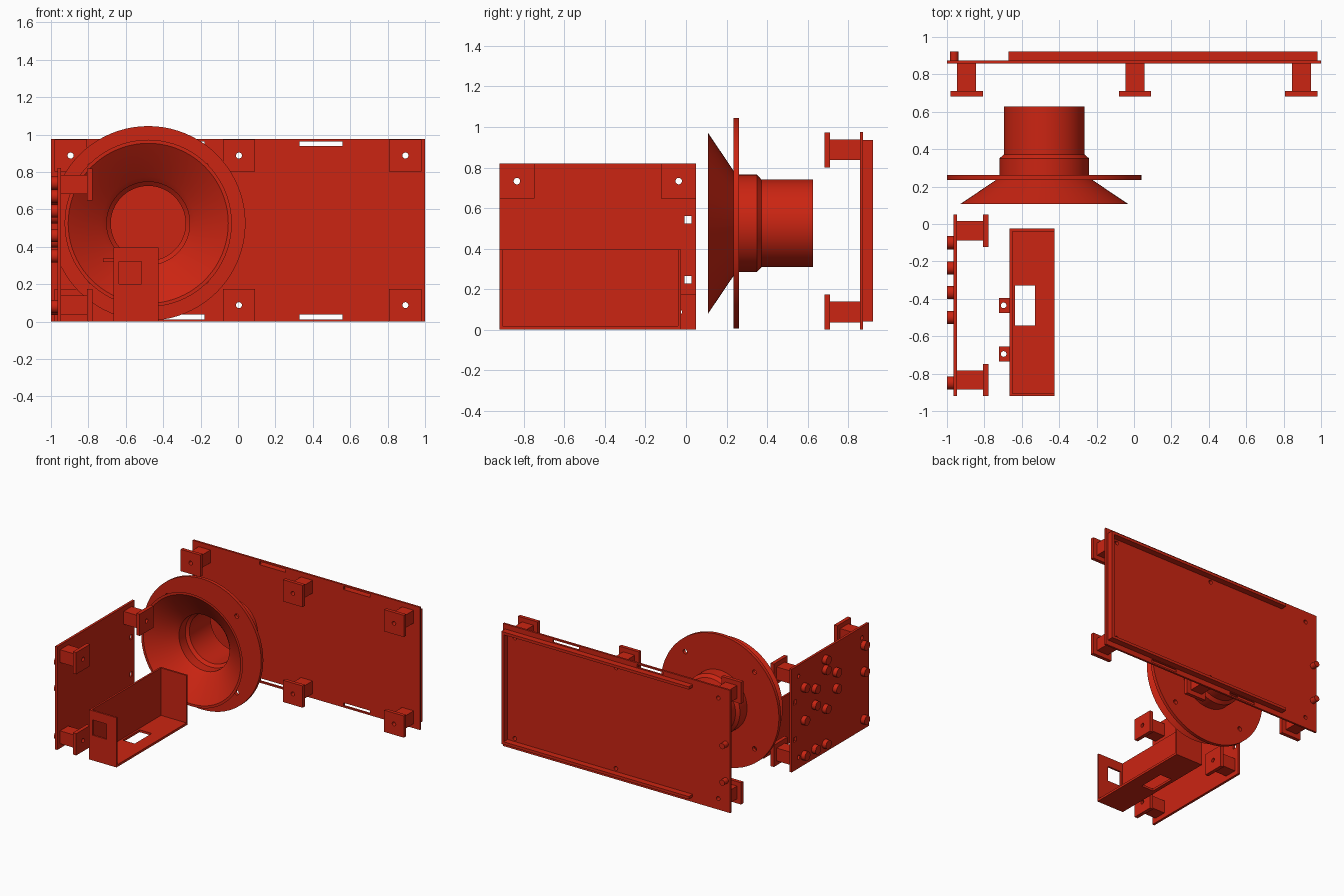
import bpy, bmesh, math
from mathutils import Matrix, Vector

if "Cube" in bpy.data.objects:
    bpy.data.objects.remove(bpy.data.objects["Cube"])

red = bpy.data.materials.new("red plastic")
red.diffuse_color = (0.6, 0.018, 0.006, 1)
red.use_nodes = True
red.node_tree.nodes["Principled BSDF"].inputs["Base Color"].default_value = red.diffuse_color


def add_box(bm, x0, x1, y0, y1, z0, z1):
    m = Matrix.Translation(((x0 + x1) / 2, (y0 + y1) / 2, (z0 + z1) / 2))
    bmesh.ops.create_cube(bm, size=1, matrix=m @ Matrix.Diagonal((x1 - x0, y1 - y0, z1 - z0, 1)))


def add_rod(bm, centre, axis, r, length, sides=24):
    turn = Vector((0, 0, 1)).rotation_difference(Vector(axis)).to_matrix().to_4x4()
    bmesh.ops.create_cone(bm, cap_ends=True, segments=sides, radius1=r, radius2=r,
                          depth=length, matrix=Matrix.Translation(centre) @ turn)


def make(name, boxes=(), rods=(), smooth=False):
    bm = bmesh.new()
    for b in boxes:
        add_box(bm, *b)
    for r in rods:
        add_rod(bm, *r)
    return finish(name, bm, smooth)


def finish(name, bm, smooth=False):
    bmesh.ops.recalc_face_normals(bm, faces=bm.faces)
    me = bpy.data.meshes.new(name)
    bm.to_mesh(me)
    bm.free()
    me.materials.append(red)
    ob = bpy.data.objects.new(name, me)
    bpy.context.collection.objects.link(ob)
    bpy.ops.object.select_all(action='DESELECT')
    ob.select_set(True)
    bpy.context.view_layer.objects.active = ob
    if smooth:
        bpy.ops.object.shade_smooth_by_angle(angle=math.radians(30))
    return ob


def cut(ob, boxes=(), rods=()):
    cutter = make("cutter", boxes, rods)
    cutter.hide_render = True
    mod = ob.modifiers.new("holes", 'BOOLEAN')
    mod.operation, mod.solver, mod.object = 'DIFFERENCE', 'EXACT', cutter
    bpy.context.view_layer.objects.active = ob
    bpy.ops.object.modifier_apply(modifier=mod.name)
    bpy.data.objects.remove(cutter)


X, Y, Z = (1, 0, 0), (0, 1, 0), (0, 0, 1)

# Large back panel with slots and screw holes
panel_screws = [(x, z) for x in (-0.895, 0.005, 0.895) for z in (0.0875, 0.8875)]
panel = make("back_panel", [(-1, 1, 0.857, 0.873, 0, 0.975)])
cut(panel,
    [(x, x + 0.23, 0.8, 0.9, z, z + 0.025) for x in (-0.41, 0.33) for z in (0.012, 0.938)],
    [((x, 0.86, z), Y, 0.016, 0.3) for x, z in panel_screws])

# Raised rails and pegs on the rear of the panel
make("panel_rails", [(-0.67, 0.98, 0.873, 0.922, 0.04, 0.062),
                     (-0.67, 0.98, 0.873, 0.922, 0.913, 0.935),
                     (0.958, 0.98, 0.873, 0.922, 0.062, 0.913)])
make("panel_pegs", rods=[((-0.962, 0.897, z), Y, 0.023, 0.05) for z in (0.25, 0.54)], smooth=True)

# Standoffs on the front of the panel
for x, z in panel_screws:
    for part, h, y0, y1 in (("panel_post", 0.051, 0.71, 0.857), ("panel_foot", 0.0865, 0.682, 0.71)):
        ob = make(part, [(x - h, x + h, y0, y1, z - h, z + h)])
        cut(ob, rods=[((x, 0.77, z), Y, 0.016, 0.4)])

# Side panel with square holes and screw holes
side_screws = [(y, z) for y in (-0.834, -0.036) for z in (0.0875, 0.733)]
side = make("side_panel", [(-0.965, -0.946, -0.92, 0.05, 0, 0.82)])
cut(side,
    [(-1, -0.9, -0.008, 0.028, z, z + 0.036) for z in (0.228, 0.524)],
    [((-0.95, y, z), X, 0.016, 0.3) for y, z in side_screws])
for y, z in side_screws:
    for part, h, x0, x1 in (("side_post", 0.051, -0.946, -0.808), ("side_foot", 0.0865, -0.808, -0.779)):
        ob = make(part, [(x0, x1, y - h, y + h, z - h, z + h)])
        cut(ob, rods=[((-0.86, y, z), X, 0.016, 0.4)])

# Round pegs on the outside of the side panel, in columns
columns = {-0.1: (0.08, 0.36, 0.62), -0.235: (0.08, 0.43, 0.56),
           -0.367: (0.07, 0.35, 0.66, 0.74), -0.5: (0.46, 0.59),
           -0.85: (0.08, 0.46, 0.67)}
make("side_pegs", rods=[((-0.9825, y, z), X, 0.035, 0.035)
                        for y, zs in columns.items() for z in zs], smooth=True)

# Open tray: floor, left wall, front and rear walls
floor = make("tray_floor", [(-0.665, -0.425, -0.92, -0.025, 0, 0.018)])
cut(floor, [(-0.635, -0.528, -0.543, -0.33, -0.1, 0.1)])
make("tray_side", [(-0.665, -0.65, -0.905, -0.04, 0.018, 0.395)])
make("tray_rear", [(-0.665, -0.425, -0.04, -0.025, 0.018, 0.395)])
front = make("tray_front", [(-0.665, -0.425, -0.92, -0.905, 0.018, 0.395)])
cut(front, [(-0.635, -0.515, -1, -0.85, 0.2, 0.322)])
for y in (-0.435, -0.695):
    tab = make("tray_tab", [(-0.722, -0.665, y - 0.04, y + 0.04, 0.318, 0.338)])
    cut(tab, rods=[((-0.697, y, 0.33), Z, 0.015, 0.2)])

# Flared horn with flange and rear tube, turned from a closed profile (radius, y)
profile = [(0.447, 0.108), (0.26, 0.234), (0.52, 0.234), (0.52, 0.261), (0.24, 0.261),
           (0.24, 0.35), (0.216, 0.372), (0.216, 0.627), (0.2, 0.627), (0.2, 0.36),
           (0.222, 0.34), (0.222, 0.261), (0.25, 0.234), (0.428, 0.108)]
bm = bmesh.new()
steps = 80
rings = [[bm.verts.new((-0.48 + r * math.cos(a), y, 0.525 + r * math.sin(a))) for r, y in profile]
         for a in (2 * math.pi * i / steps for i in range(steps))]
n = len(profile)
for i in range(steps):
    a, b = rings[i], rings[(i + 1) % steps]
    for j in range(n):
        k = (j + 1) % n
        bm.faces.new((a[j], a[k], b[k], b[j]))
horn = finish("horn", bm)
cut(horn, rods=[((-0.48 + sx * 0.305, 0.26, 0.525 + sz * 0.305), Y, 0.018, 0.08)
                for sx in (-1, 1) for sz in (-1, 1)])
bpy.context.view_layer.objects.active = horn
bpy.ops.object.select_all(action='DESELECT')
horn.select_set(True)
bpy.ops.object.shade_smooth_by_angle(angle=math.radians(20))
